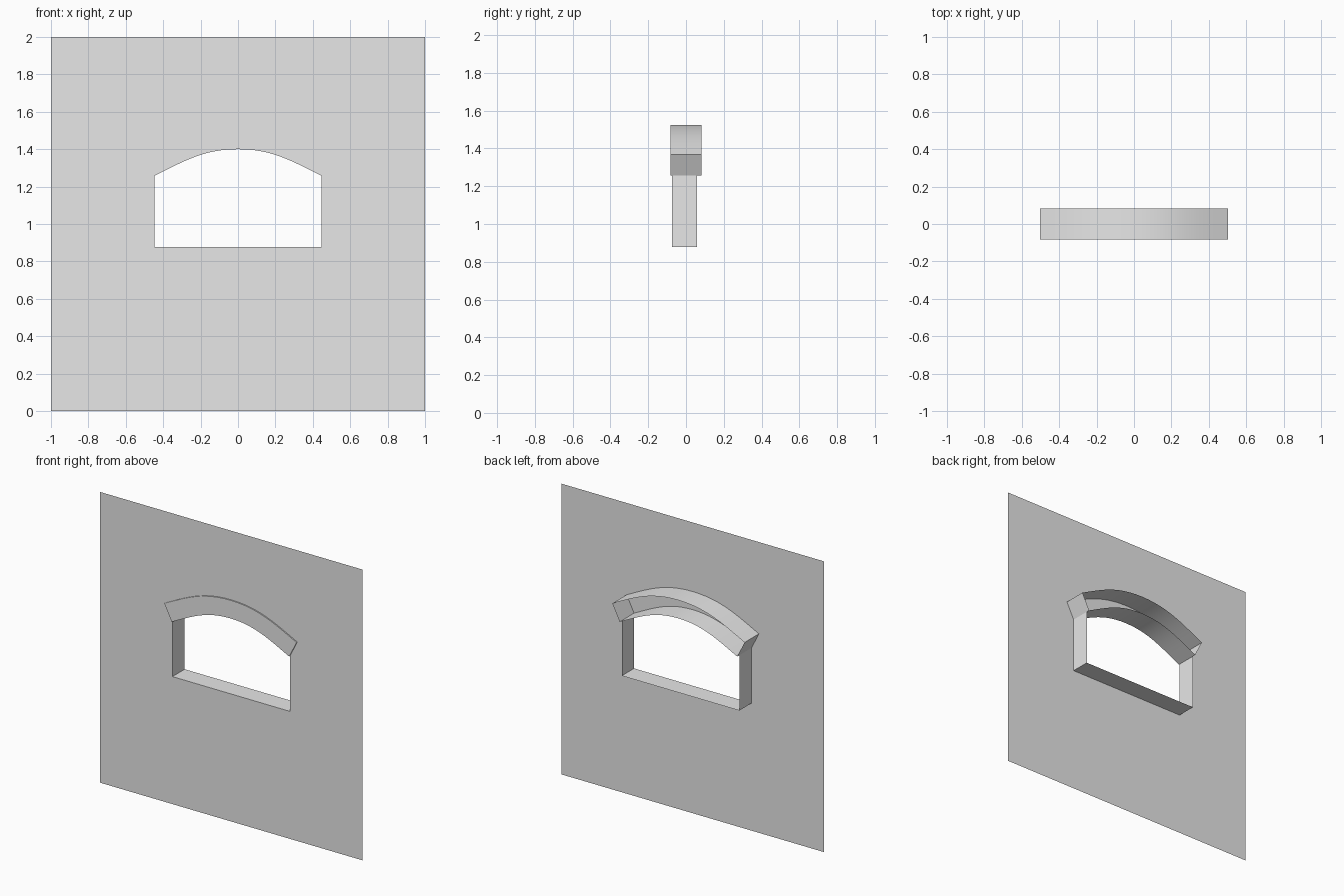
import bpy
import bmesh
from mathutils import Vector
from mathutils.geometry import interpolate_bezier

cube = bpy.data.objects.get("Cube")
if cube:
    bpy.data.objects.remove(cube, do_unlink=True)

# Main depths and heights
WALL_Y, REVEAL_Y, TRIM_Y = -0.074, 0.059, 0.082
SILL_Z, HALF_TRIM = 0.877, 0.0625

plaster = bpy.data.materials.new("plaster_grey")
plaster.use_nodes = True
GREY = (0.8, 0.8, 0.8, 1)
plaster.diffuse_color = GREY
plaster.node_tree.nodes["Principled BSDF"].inputs["Base Color"].default_value = GREY


def make_object(name, faces, smooth=False):
    """Build a sheet object from a list of corner loops."""
    bm = bmesh.new()
    for corners in faces:
        bm.faces.new([bm.verts.new(c) for c in corners])
    bmesh.ops.remove_doubles(bm, verts=bm.verts, dist=0.0001)
    bmesh.ops.recalc_face_normals(bm, faces=bm.faces)
    mesh = bpy.data.meshes.new(name)
    bm.to_mesh(mesh)
    bm.free()
    mesh.materials.append(plaster)
    obj = bpy.data.objects.new(name, mesh)
    bpy.context.collection.objects.link(obj)
    if smooth:
        bpy.ops.object.select_all(action='DESELECT')
        obj.select_set(True)
        bpy.context.view_layer.objects.active = obj
        bpy.ops.object.shade_smooth_by_angle()
    return obj


def upright(x0, x1, low0, low1, high0, high1):
    """Wall panel between two uprights."""
    return [(x0, WALL_Y, low0), (x1, WALL_Y, low1),
            (x1, WALL_Y, high1), (x0, WALL_Y, high0)]


def across(a, b, y0, y1):
    """Panel running in depth along the segment a-b, given as (x, z)."""
    return [(a[0], y0, a[1]), (b[0], y0, b[1]),
            (b[0], y1, b[1]), (a[0], y1, a[1])]


# Centre line of the arch: one half, then its mirror
half = interpolate_bezier(Vector((-0.475, 1.313)), Vector((-0.317, 1.392)),
                          Vector((-0.2, 1.4625)), Vector((0, 1.4625)), 13)
centre = [Vector(p[:2]) for p in half]
centre += [Vector((-p.x, p.y)) for p in reversed(centre[:-1])]

# Offset the centre line to both sides
soffit, crown = [], []
last = len(centre) - 1
for i, p in enumerate(centre):
    along = centre[min(i + 1, last)] - centre[max(i - 1, 0)]
    if i in (0, last):
        along = Vector((2, 1 if i == 0 else -1))
    normal = Vector((-along.y, along.x)).normalized() * HALF_TRIM
    soffit.append(p - normal)
    crown.append(p + normal)

# Wall sheet with the arched opening
faces = []
for a, b in zip(soffit, soffit[1:]):
    faces.append(upright(a.x, b.x, a.y, b.y, 2, 2))
    faces.append(upright(a.x, b.x, 0, 0, SILL_Z, SILL_Z))
edge, spring = soffit[-1]
for x0, x1 in ((-1, -edge), (edge, 1)):
    for low, high in ((0, SILL_Z), (SILL_Z, spring), (spring, 2)):
        faces.append(upright(x0, x1, low, low, high, high))
make_object("wall", faces)

# Jambs and sill lining the opening
path = [(-edge, spring), (-edge, SILL_Z), (edge, SILL_Z), (edge, spring)]
make_object("window_reveal", [across(a, b, WALL_Y, REVEAL_Y)
                              for a, b in zip(path, path[1:])])

# Arch trim: crown, soffit, front face and end caps, open at the back
faces = []
for rail in (crown, soffit):
    faces += [across(a, b, -TRIM_Y, TRIM_Y) for a, b in zip(rail, rail[1:])]
for i in range(last):
    loop = (soffit[i], soffit[i + 1], crown[i + 1], crown[i])
    faces.append([(p.x, -TRIM_Y, p.y) for p in loop])
for i in (0, last):
    faces.append(across(soffit[i], crown[i], -TRIM_Y, TRIM_Y))
make_object("arch_trim", faces, smooth=True)
